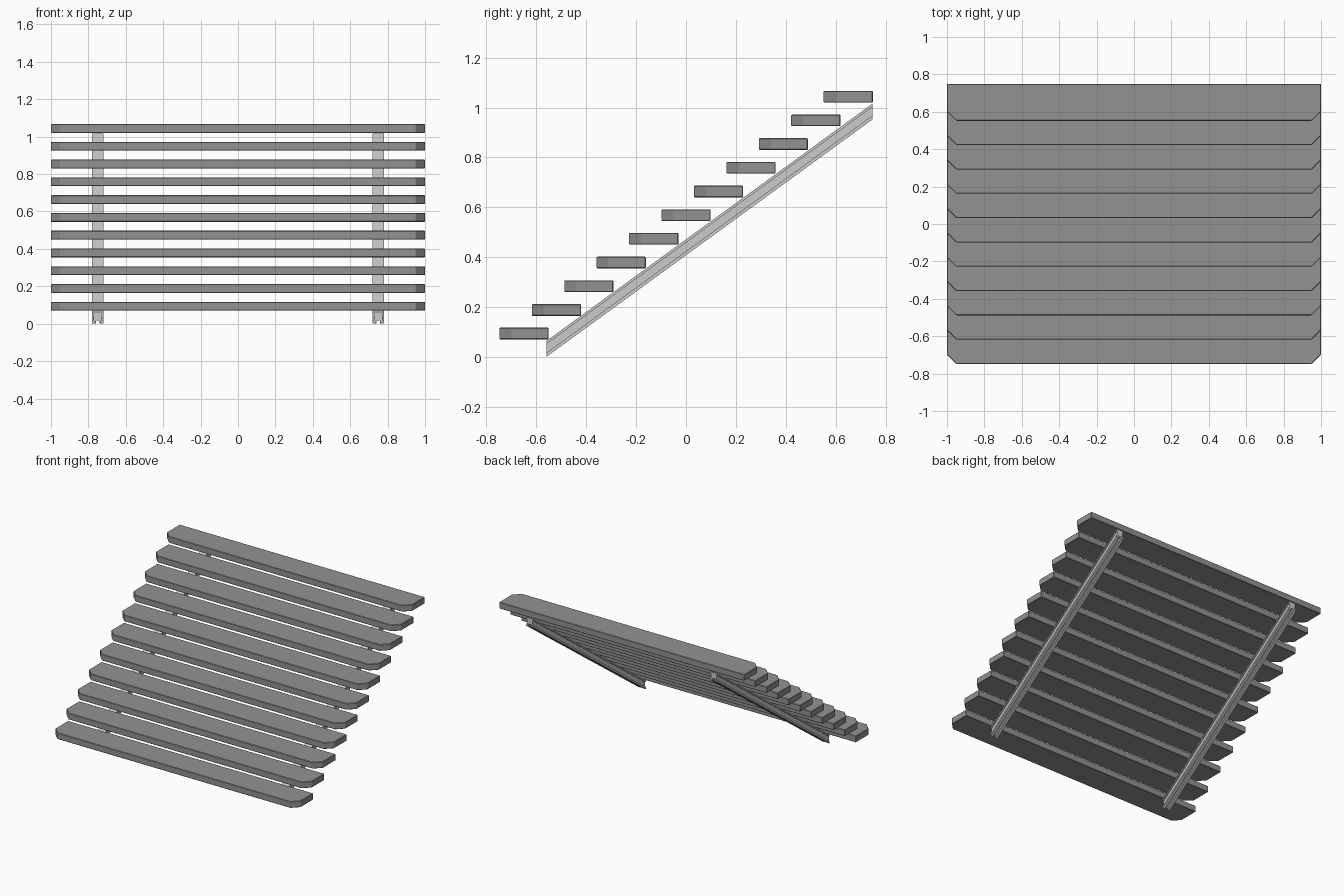
import bpy, bmesh
from mathutils import Vector

if "Cube" in bpy.data.objects:
    bpy.data.objects.remove(bpy.data.objects["Cube"])

dark = bpy.data.materials.new("dark_grey")
dark.diffuse_color = (0.29, 0.29, 0.29, 1)
dark.use_nodes = True
dark.node_tree.nodes["Principled BSDF"].inputs["Base Color"].default_value = dark.diffuse_color


def loft(name, rings):
    """Closed prism between two matching rings of points."""
    bm = bmesh.new()
    a, b = [[bm.verts.new(p) for p in ring] for ring in rings]
    n = len(a)
    for i in range(n):
        j = (i + 1) % n
        bm.faces.new((a[i], a[j], b[j], b[i]))
    bm.faces.new(a[::-1])
    bm.faces.new(b)
    bmesh.ops.recalc_face_normals(bm, faces=bm.faces)
    mesh = bpy.data.meshes.new(name)
    bm.to_mesh(mesh)
    bm.free()
    ob = bpy.data.objects.new(name, mesh)
    bpy.context.collection.objects.link(ob)
    return ob


# Treads: planks with clipped front corners
W, D, T, CUT = 1.0, 0.197, 0.047, 0.05
outline = [(-W + CUT, 0), (W - CUT, 0), (W, CUT), (W, D), (-W, D), (-W, CUT)]
for i in range(11):
    tread = loft(f"tread_{i + 1}", [[(x, y, z) for x, y in outline] for z in (0, T)])
    tread.location = Vector((0, -0.748 + 0.13 * i, 0.07 + 0.095 * i))
    tread.data.materials.append(dark)
    bev = tread.modifiers.new("edge_bevel", 'BEVEL')
    bev.width = 0.003
    bev.segments = 1

# Stringers: plain top, recessed sides, slotted underside, cut plumb at both ends
half = [(.03, .03), (.03, .018), (.023, .018), (.023, -.015), (.03, -.015),
        (.03, -.03), (.009, -.03), (.009, -.025), (.018, -.025), (.008, -.013)]
profile = half + [(-u, v) for u, v in reversed(half)]
for label, cx in (("left", -0.75), ("right", 0.75)):
    ends = [(-0.56, 0.032), (0.748, 0.984)]
    loft(f"{label}_stringer",
         [[(cx + u, y, z + v * 1.06) for u, v in profile] for y, z in ends])
